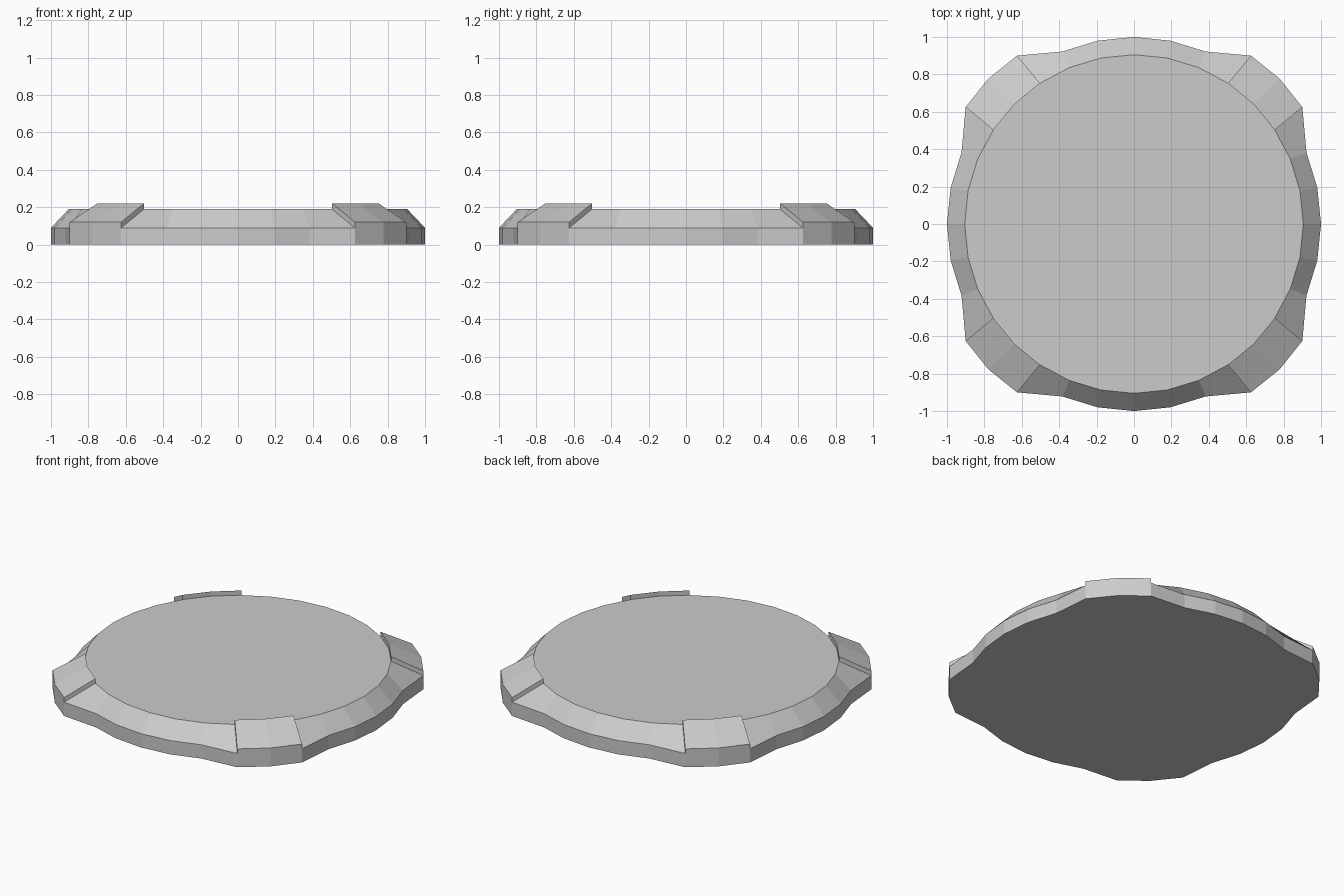
import bpy, bmesh, math
from mathutils import Vector

if "Cube" in bpy.data.objects:
    bpy.data.objects.remove(bpy.data.objects["Cube"])

# quarter of the outer outline (clockwise from +y), repeated four times
QUARTER = [(0, 1), (.195, .98), (.383, .922), (.625, .9),
           (.778, .778), (.9, .625), (.922, .383), (.98, .195)]
N, R_TOP = 32, 0.905
Z_RIM, Z_TOP, LUG = 0.09, 0.19, 0.03

outer = []
for q in range(4):
    for x, y in QUARTER:
        for _ in range(q):
            x, y = y, -x
        outer.append((x, y))
inner = [(R_TOP * math.sin(i * math.tau / N), R_TOP * math.cos(i * math.tau / N)) for i in range(N)]

bm = bmesh.new()


def ring(points, z):
    return [bm.verts.new((x, y, z)) for x, y in points]


def bridge(a, b):
    return [bm.faces.new((a[i], a[(i + 1) % N], b[(i + 1) % N], b[i])) for i in range(N)]


# base, upright rim, sloped shoulder and flat top
base, rim, top = ring(outer, 0), ring(outer, Z_RIM), ring(inner, Z_TOP)
bm.faces.new(base)
bm.faces.new(top)
bridge(base, rim)
shoulder = bridge(rim, top)

# four raised corner lugs, extruded from the shoulder
for q in range(4):
    faces = [shoulder[q * 8 + k] for k in (3, 4)]
    new = bmesh.ops.extrude_face_region(bm, geom=faces)["geom"]
    bmesh.ops.translate(bm, vec=Vector((0, 0, LUG)),
                        verts=[g for g in new if isinstance(g, bmesh.types.BMVert)])
    old = [f for f in faces if f.is_valid and f not in new]
    if old:
        bmesh.ops.delete(bm, geom=old, context='FACES_KEEP_BOUNDARY')

bmesh.ops.recalc_face_normals(bm, faces=bm.faces[:])
mesh = bpy.data.meshes.new("round_base")
bm.to_mesh(mesh)
bm.free()
bpy.context.collection.objects.link(bpy.data.objects.new("round_base", mesh))
